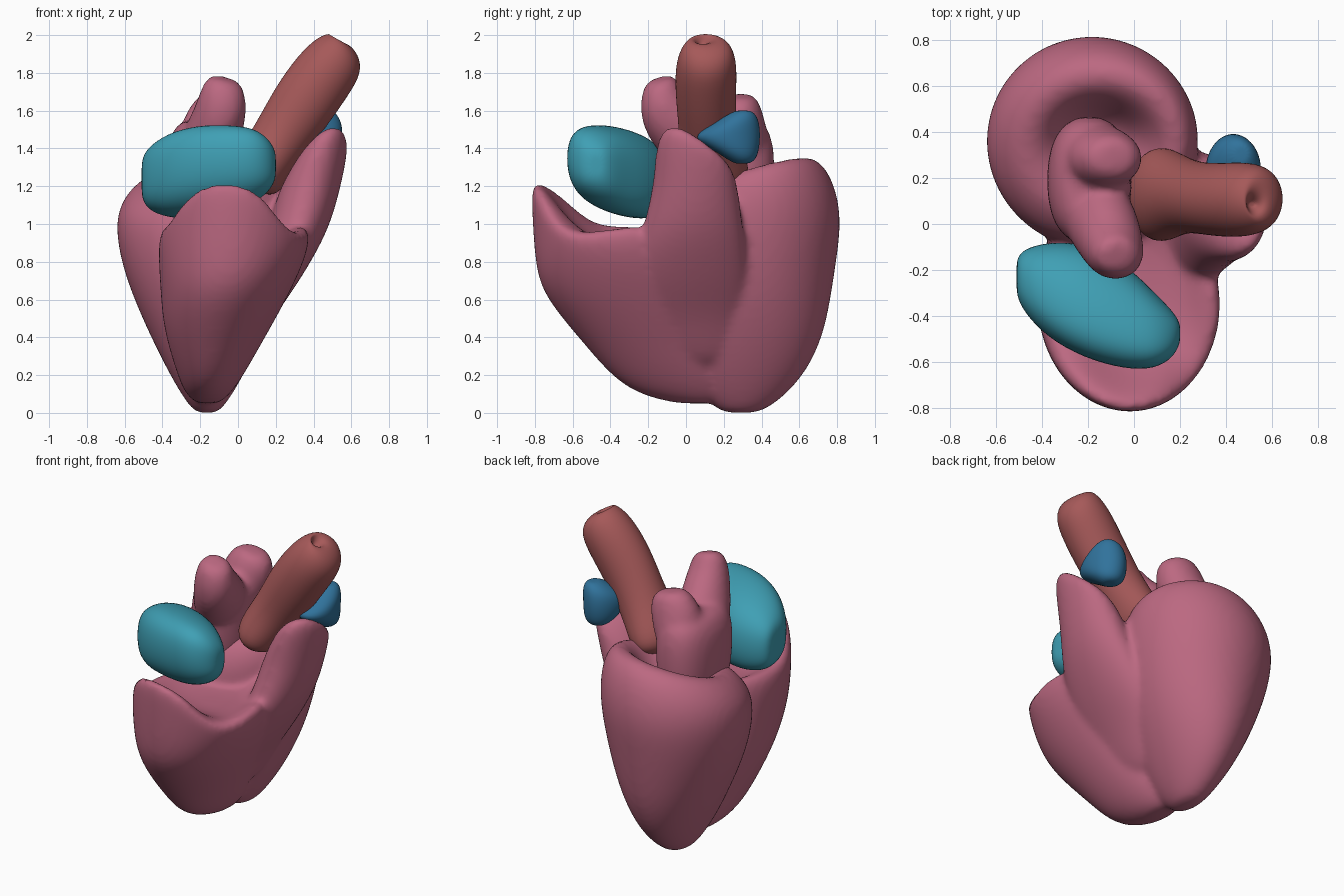
import bpy, bmesh
from math import sin, cos, pi, exp, copysign

SEG = 16
GROW = 1.025  # makes up for subdivision shrinkage


def spow(v, p):
    return copysign(abs(v) ** p, v)


def loft(bm, rings, rim=None, power=1.0):
    """Rings are (x0, x1, y0, y1, z_at_x0, z_at_x1, y_tilt, rim_weight)."""
    loops = []
    for r in rings:
        x0, x1, y0, y1, z0, z1, ty, k = (tuple(r) + (0, 0))[:8]
        loop = []
        for i in range(SEG):
            a = 2 * pi * i / SEG
            c, s = GROW * spow(cos(a), power), GROW * spow(sin(a), power)
            z = (z0 + z1) / 2 + c * (z1 - z0) / 2 + s * ty
            if rim:
                z += k * rim(a)
            loop.append(bm.verts.new(((x0 + x1) / 2 + c * (x1 - x0) / 2,
                                      (y0 + y1) / 2 + s * (y1 - y0) / 2, z)))
        loops.append(loop)
    for a, b in zip(loops, loops[1:]):
        for i in range(SEG):
            j = (i + 1) % SEG
            bm.faces.new((a[i], a[j], b[j], b[i]))
    for loop in (loops[0], loops[-1]):
        mid = bm.verts.new(sum((v.co for v in loop), loop[0].co * 0) / SEG)
        for i in range(SEG):
            bm.faces.new((loop[i], loop[(i + 1) % SEG], mid))


def part(name, colour, lofts, blend=0):
    bm = bmesh.new()
    for args in lofts:
        loft(bm, *args)
    bmesh.ops.recalc_face_normals(bm, faces=bm.faces)
    mesh = bpy.data.meshes.new(name)
    bm.to_mesh(mesh)
    bm.free()
    for p in mesh.polygons:
        p.use_smooth = True
    obj = bpy.data.objects.new(name, mesh)
    bpy.context.collection.objects.link(obj)
    mat = bpy.data.materials.get(colour[0]) or bpy.data.materials.new(colour[0])
    mat.diffuse_color = (*colour[1], 1)
    mesh.materials.append(mat)
    sub = obj.modifiers.new("round", 'SUBSURF')
    sub.levels = sub.render_levels = 2
    if blend:  # fuse the overlapping lofts into one skin
        rm = obj.modifiers.new("fuse", 'REMESH')
        rm.mode = 'VOXEL'
        rm.voxel_size = 0.02
        rm.use_smooth_shade = True
        sm = obj.modifiers.new("soften", 'SMOOTH')
        sm.factor = 0.5
        sm.iterations = blend
    return obj


PINK = ("pink", (0.50, 0.14, 0.22))
RED = ("red", (0.38, 0.10, 0.10))
TEAL = ("teal", (0.05, 0.35, 0.46))
BLUE = ("blue", (0.03, 0.17, 0.33))


def left_rim(a):
    return 0.10 * cos(a - pi * 0.36)


def right_rim(a):
    d = (a - pi * 1.45) / 0.80
    dip = (a - pi * 1.80) / 0.4
    return 0.26 * exp(-d ** 4) - 0.06 * exp(-dip * dip)


# Ventricles: rear chamber, front chamber with raised lip, and outflow horn
rear = [
    (-.22, -.11, .20, .38, 0, 0), (-.27, -.06, .12, .48, .05, .05),
    (-.36, .03, 0, .63, .2, .2), (-.46, .125, -.06, .725, .4, .4),
    (-.55, .20, -.10, .765, .6, .6), (-.62, .25, -.11, .795, .8, .8),
    (-.65, .28, -.10, .825, 1, 1, 0, .2), (-.62, .28, -.06, .79, 1.15, 1.15, 0, .7),
    (-.52, .23, .02, .70, 1.27, 1.27, 0, 1), (-.41, .12, .12, .57, 1.26, 1.26, 0, .9),
    (-.33, .02, .2, .49, 1.13, 1.13), (-.26, -.06, .26, .42, 1.05, 1.05)]
front = [
    (-.22, -.10, -.06, .18, .05, .05), (-.28, -.04, -.26, .24, .10, .10),
    (-.32, .03, -.40, .25, .2, .2), (-.37, .12, -.535, .2, .36, .36),
    (-.40, .20, -.655, .2, .5, .5), (-.41, .28, -.765, .2, .65, .65),
    (-.42, .35, -.80, .15, .8, .8),
    (-.42, .38, -.815, .12, .92, .92, 0, .55), (-.39, .37, -.82, .10, .99, .99, 0, 1),
    (-.33, .30, -.73, .04, .985, .985, 0, .8), (-.25, .22, -.58, 0, .93, .93, 0, .1),
    (-.12, .1, -.4, -.15, .91, .91)]
horn = [
    (-.15, .05, -.15, .3, .25, .25), (-.05, .17, -.28, .32, .45, .48),
    (.02, .30, -.30, .33, .64, .66), (.1, .41, -.28, .32, .82, .84),
    (.17, .49, -.22, .30, 1, 1), (.21, .545, -.17, .28, 1.17, 1.2, -.03),
    (.29, .58, -.16, .26, 1.30, 1.38, -.08), (.35, .58, -.12, .22, 1.37, 1.46, -.09),
    (.42, .53, -.05, .12, 1.42, 1.48, -.06)]
part("ventricles", PINK, [(rear, left_rim), (front, right_rim), (horn,)], 7)

# Upper rear chamber with two stubby branches
body = [
    (-.34, -.05, -.02, .42, 1.0, 1.0), (-.37, -.02, -.07, .46, 1.1, 1.1),
    (-.38, -.01, -.09, .47, 1.3, 1.3), (-.37, -.01, -.09, .46, 1.45, 1.45),
    (-.31, -.04, -.04, .41, 1.55, 1.55)]
branch_front = [
    (-.33, -.03, -.06, .24, 1.34, 1.34, .08), (-.30, .02, -.15, .16, 1.47, 1.47, .08),
    (-.24, .04, -.22, .05, 1.58, 1.56, .08), (-.20, .045, -.25, -.03, 1.70, 1.65, .05),
    (-.16, .02, -.22, -.06, 1.79, 1.75, .02)]
branch_back = [
    (-.33, -.02, .14, .45, 1.38, 1.34), (-.30, .02, .14, .43, 1.53, 1.47),
    (-.25, .045, .17, .40, 1.64, 1.58), (-.18, .01, .21, .37, 1.70, 1.66)]
part("upper_rear_chamber", PINK,
     [(body, None, .85), (branch_front,), (branch_back,)], 8)

# Large slanted vessel with a small pit in its end
part("main_vessel", RED, [([
    (.03, .18, .0, .24, 1.19, 1.15), (-.03, .23, -.07, .32, 1.25, 1.18),
    (-.03, .27, -.08, .34, 1.34, 1.25), (.09, .345, -.03, .28, 1.52, 1.36),
    (.20, .465, -.05, .26, 1.73, 1.51), (.32, .59, -.06, .27, 1.895, 1.69),
    (.415, .655, -.04, .26, 1.985, 1.80), (.48, .64, .0, .22, 2.01, 1.90),
    (.49, .57, .04, .14, 2.0, 1.97), (.49, .53, .07, .10, 1.95, 1.93)],)])

# Teal front chamber, lofted sideways
part("upper_front_chamber", TEAL, [([
    (-.51, -.51, -.31, -.15, 1.14, 1.34, -.01), (-.48, -.48, -.38, -.11, 1.08, 1.40, -.02),
    (-.38, -.38, -.49, -.08, 1.04, 1.47, -.04), (-.22, -.22, -.58, -.08, 1.04, 1.51, -.06),
    (-.04, -.04, -.63, -.17, 1.06, 1.51, -.06), (.09, .09, -.63, -.30, 1.12, 1.50, -.04),
    (.17, .17, -.58, -.38, 1.18, 1.44, -.02), (.2, .2, -.52, -.43, 1.24, 1.38)], None, .8)])

# Small blue vessel stub resting on the horn
part("side_vessel", BLUE, [([
    (.39, .49, .25, .34, 1.32, 1.32), (.33, .54, .15, .38, 1.37, 1.37, -.02),
    (.30, .555, .02, .395, 1.46, 1.46), (.33, .55, .13, .385, 1.54, 1.54, .02),
    (.42, .51, .25, .35, 1.60, 1.60)],)])
